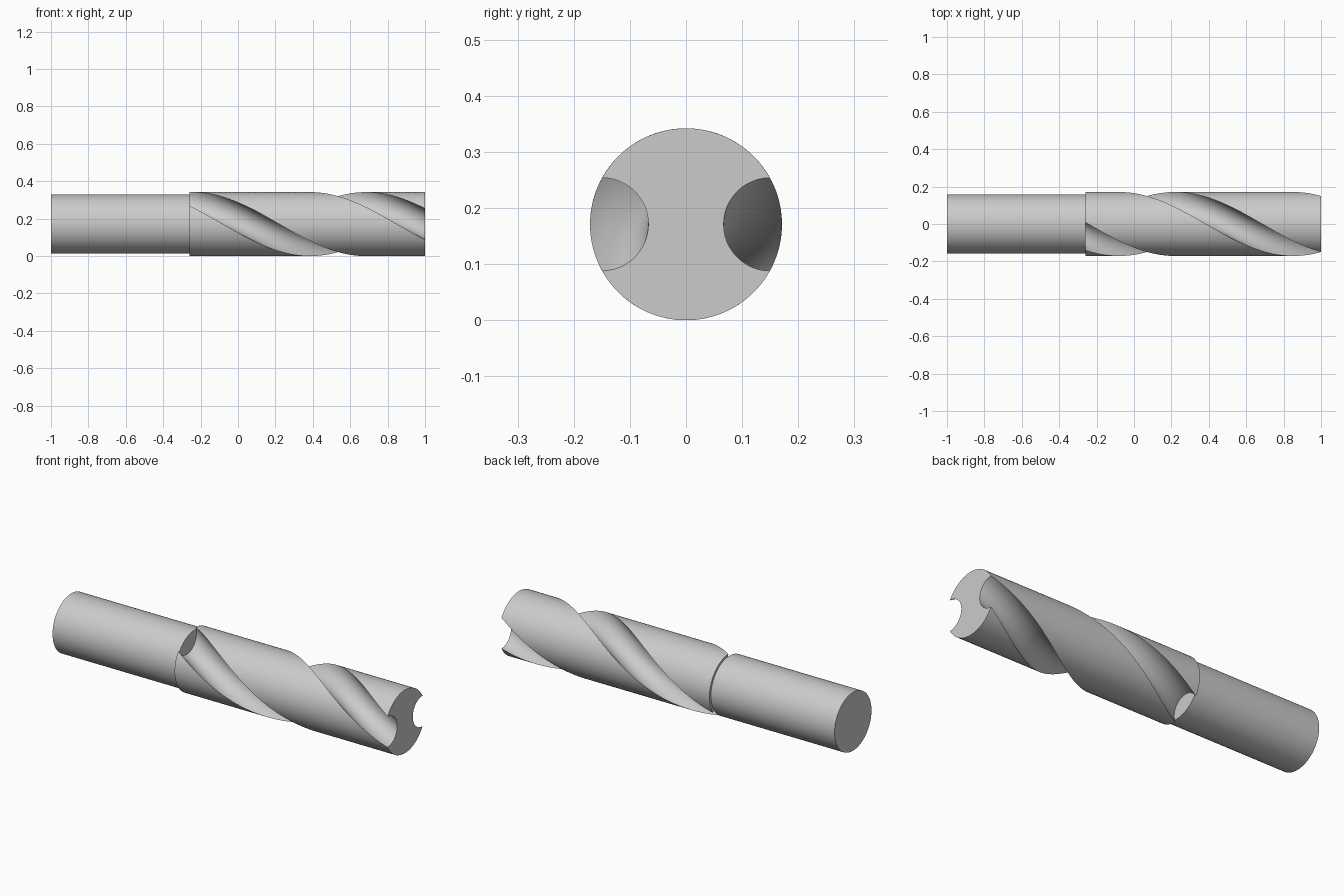
import bpy, bmesh
from math import pi, sin, cos, atan2

if "Cube" in bpy.data.objects:
    bpy.data.objects.remove(bpy.data.objects["Cube"])

R, SHANK_R = 0.171, 0.158          # cutting body and shank radii
GROOVE_C, GROOVE_R = 0.15, 0.083   # flute circle offset and radius
X_START, X_STEP, X_TIP = -1.0, -0.26, 1.0
HALF_TURN = 0.93                   # length of a 180 degree twist


def loft(name, profile, stations):
    """Skin a closed (y, z) profile through (x, twist) stations and cap it."""
    bm = bmesh.new()
    rings = []
    for x, a in stations:
        rings.append([bm.verts.new((x, y * cos(a) - z * sin(a),
                                    R + y * sin(a) + z * cos(a)))
                      for y, z in profile])
    n = len(profile)
    for r0, r1 in zip(rings, rings[1:]):
        for i in range(n):
            j = (i + 1) % n
            bm.faces.new((r0[i], r0[j], r1[j], r1[i]))
    bm.faces.new(rings[0])
    bm.faces.new(rings[-1])
    bmesh.ops.recalc_face_normals(bm, faces=bm.faces)
    mesh = bpy.data.meshes.new(name)
    bm.to_mesh(mesh)
    bm.free()
    obj = bpy.data.objects.new(name, mesh)
    bpy.context.collection.objects.link(obj)
    bpy.context.view_layer.objects.active = obj
    obj.select_set(True)
    bpy.ops.object.shade_smooth_by_angle(angle=pi / 6)
    obj.select_set(False)
    return obj


# Round shank
circle = [(SHANK_R * cos(2 * pi * i / 96), SHANK_R * sin(2 * pi * i / 96))
          for i in range(96)]
loft("shank", circle, [(X_START, 0), (X_STEP, 0)])

# Half section: concave flute on +y, then the outer land; mirrored for the rest
mouth_y = (R**2 + GROOVE_C**2 - GROOVE_R**2) / (2 * GROOVE_C)
mouth_z = (R**2 - mouth_y**2) ** 0.5
edge = atan2(mouth_z, mouth_y)
g = atan2(mouth_z, mouth_y - GROOVE_C)
half = []
for i in range(24):
    a = -g - (2 * pi - 2 * g) * i / 24
    half.append((GROOVE_C + GROOVE_R * cos(a), GROOVE_R * sin(a)))
for i in range(36):
    a = edge + (pi - 2 * edge) * i / 36
    half.append((R * cos(a), R * sin(a)))
section = half + [(-y, -z) for y, z in half]

# Twisted two-flute cutting body
steps = 120
xs = [X_STEP + (X_TIP - X_STEP) * i / steps for i in range(steps + 1)]
loft("fluted_body", section, [(x, -pi * (X_TIP - x) / HALF_TURN) for x in xs])
